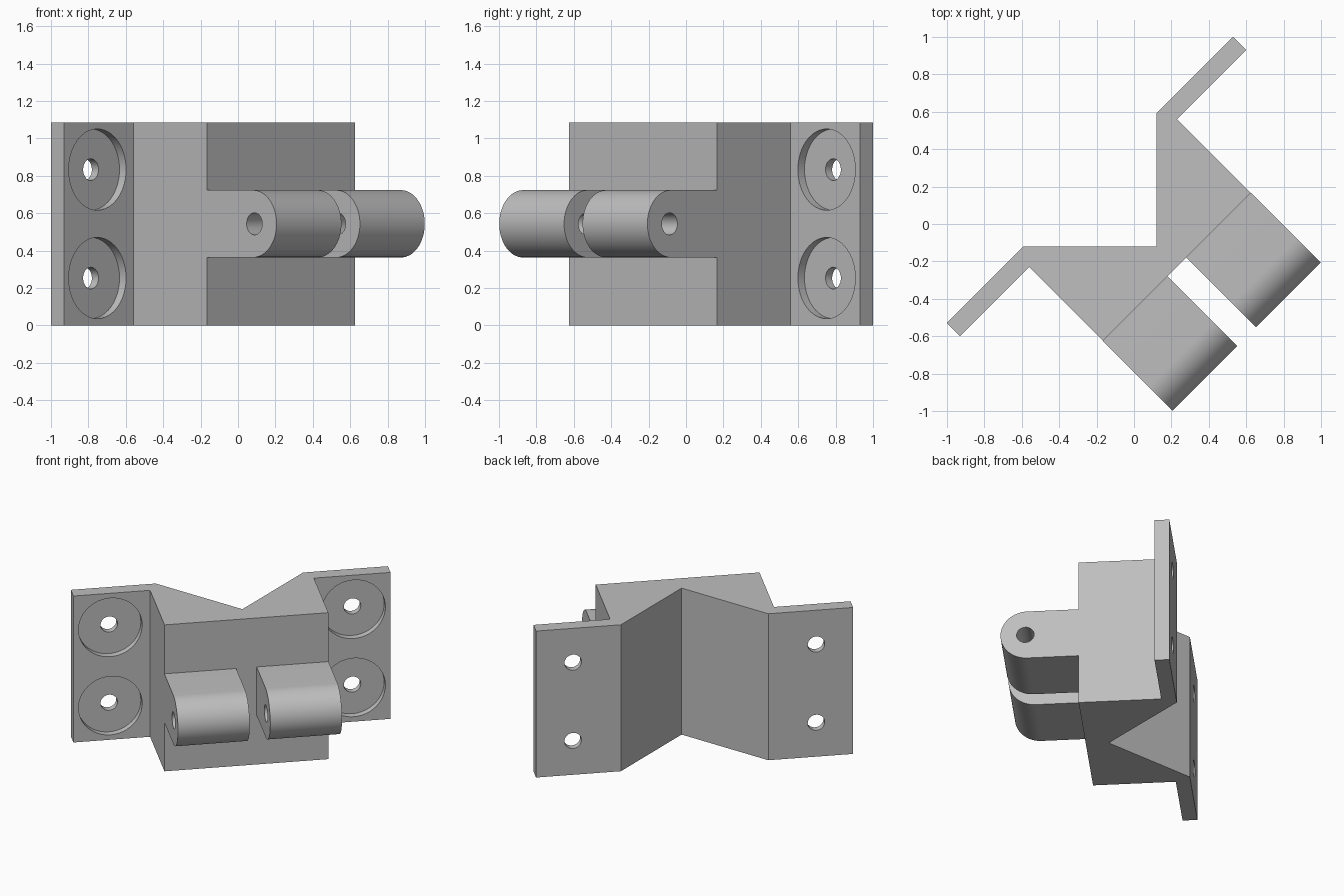
import bpy, bmesh
from math import pi, cos, sin, radians
from mathutils import Matrix, Vector

default = bpy.data.objects.get("Cube")
if default:
    bpy.data.objects.remove(default, do_unlink=True)

HEIGHT = 1.086
MID = HEIGHT / 2
TURN = Matrix.Rotation(radians(45), 4, "Z")   # bracket sits diagonally

grey = bpy.data.materials.new("plain grey")
grey.use_nodes = True
grey.diffuse_color = (0.52, 0.52, 0.52, 1)
grey.node_tree.nodes["Principled BSDF"].inputs["Base Color"].default_value = grey.diffuse_color


def add_object(name, bm):
    bmesh.ops.recalc_face_normals(bm, faces=bm.faces)
    mesh = bpy.data.meshes.new(name)
    bm.to_mesh(mesh)
    bm.free()
    mesh.materials.append(grey)
    obj = bpy.data.objects.new(name, mesh)
    bpy.context.collection.objects.link(obj)
    obj.matrix_world = TURN
    return obj


def prism(name, points, along):
    """Extrude a closed outline along a vector."""
    bm = bmesh.new()
    face = bm.faces.new([bm.verts.new(p) for p in points])
    new = bmesh.ops.extrude_face_region(bm, geom=[face])["geom"]
    bmesh.ops.translate(bm, vec=along, verts=[v for v in new if isinstance(v, bmesh.types.BMVert)])
    return add_object(name, bm)


def cylinder(name, radius, length, centre, axis):
    bm = bmesh.new()
    spin = Vector((0, 0, 1)).rotation_difference(Vector(axis)).to_matrix().to_4x4()
    bmesh.ops.create_cone(bm, cap_ends=True, segments=48, radius1=radius, radius2=radius,
                          depth=length, matrix=Matrix.Translation(centre) @ spin)
    obj = add_object(name, bm)
    obj.hide_render = True
    return obj


def finish(obj, cutters):
    """Cut the holes, then smooth the round walls."""
    bpy.ops.object.select_all(action="DESELECT")
    obj.select_set(True)
    bpy.context.view_layer.objects.active = obj
    for cutter in cutters:
        mod = obj.modifiers.new("cut", "BOOLEAN")
        mod.operation = "DIFFERENCE"
        mod.solver = "EXACT"
        mod.object = cutter
        bpy.ops.object.modifier_apply(modifier=mod.name)
        bpy.data.objects.remove(cutter, do_unlink=True)
    bpy.ops.object.shade_smooth_by_angle(angle=radians(30))


# Bracket body: block with a V-shaped back and two thin wings
FRONT, WING_FRONT, BACK = -0.325, 0.233, 0.333
half = [(0.559, FRONT), (0.559, WING_FRONT), (1.082, WING_FRONT), (1.082, BACK), (0.503, BACK)]
outline = half + [(0, -0.17)] + [(-x, y) for x, y in reversed(half)]
body = prism("bracket_body", [(x, y, 0) for x, y in outline], (0, 0, HEIGHT))

# Countersunk screw holes in the wings
cutters = []
for side in (-1, 1):
    for dz in (-0.29, 0.29):
        x, z = side * 0.83, MID + dz
        cutters.append(cylinder("recess_cutter", 0.217, 0.1, (x, WING_FRONT, z), (0, 1, 0)))
        cutters.append(cylinder("screw_cutter", 0.058, 0.5, (x, WING_FRONT, z), (0, 1, 0)))
finish(body, cutters)

# Two round-nosed hinge lugs with a pin hole
RADIUS, NOSE = 0.18, -0.672
for side, name in ((1, "left_lug"), (-1, "right_lug")):
    arc = [(NOSE - RADIUS * sin(pi * i / 32), MID + RADIUS * cos(pi * i / 32)) for i in range(33)]
    profile = [(FRONT, MID + RADIUS)] + arc + [(FRONT, MID - RADIUS)]
    lug = prism(name, [(side * 0.07, y, z) for y, z in profile], (side * 0.49, 0, 0))
    finish(lug, [cylinder("pin_cutter", 0.059, 1, (side * 0.3, -0.684, MID), (1, 0, 0))])
